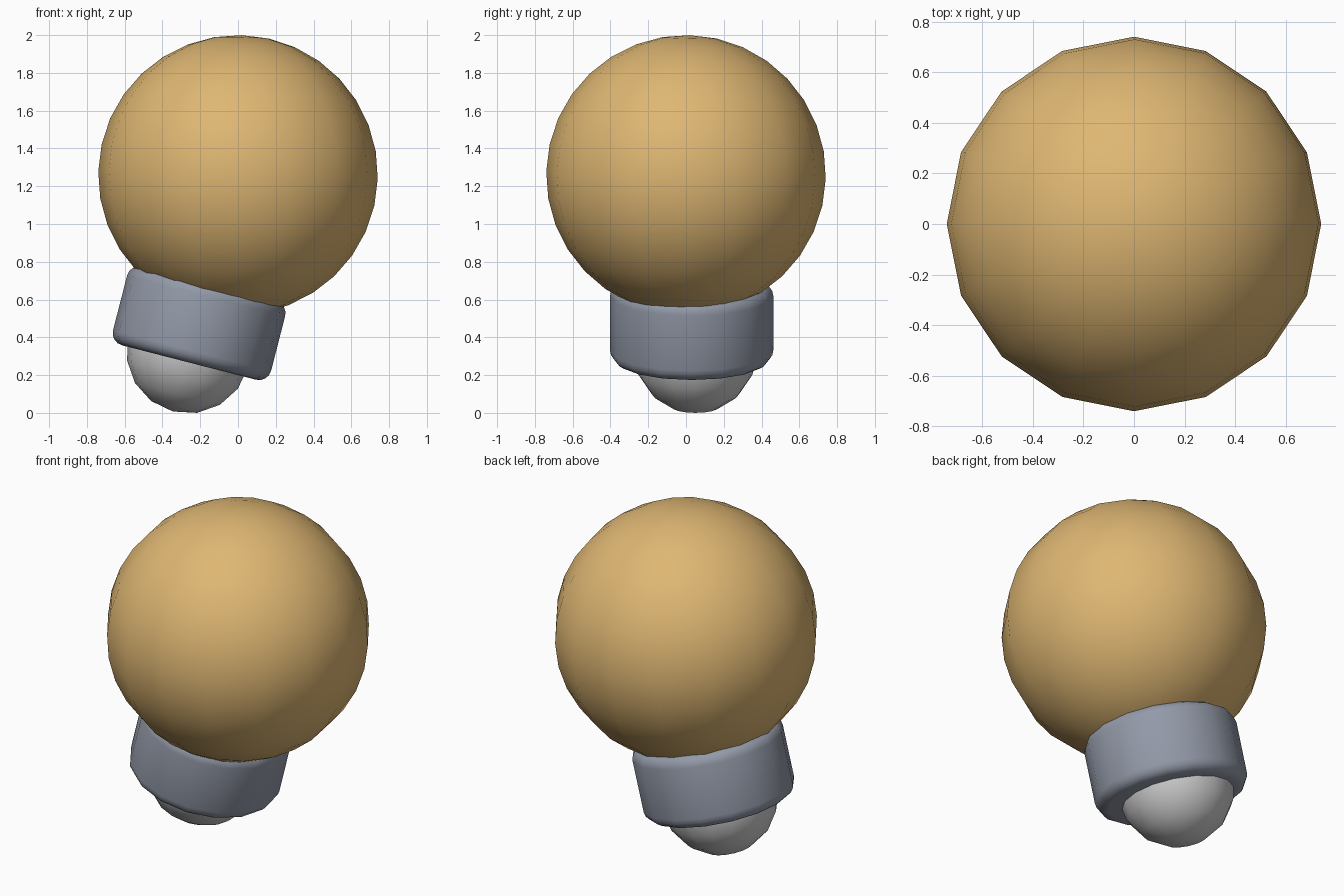
import bpy
from math import radians

cube = bpy.data.objects.get("Cube")
if cube:
    bpy.data.objects.remove(cube, do_unlink=True)


def material(name, rgb):
    mat = bpy.data.materials.new(name)
    mat.use_nodes = True
    mat.diffuse_color = (*rgb, 1)
    mat.node_tree.nodes["Principled BSDF"].inputs["Base Color"].default_value = (*rgb, 1)
    return mat


def finish(name, mat):
    obj = bpy.context.object
    obj.name = name
    obj.data.materials.append(mat)
    return obj


def ball(name, mat, radius, rings, location, rotation):
    bpy.ops.mesh.primitive_uv_sphere_add(
        segments=16, ring_count=rings, radius=radius, location=location, rotation=rotation)
    bpy.ops.object.shade_smooth()
    return finish(name, mat)


amber = material("warm amber", (0.73, 0.47, 0.17))
steel = material("blue grey metal", (0.29, 0.32, 0.39))
silver = material("light grey", (0.6, 0.6, 0.6))
tilt = (0, radians(14.4), 0)

# Large globe, very slightly tipped
ball("globe", amber, 0.74, 16, (0, 0, 1.26), (radians(-1.5), radians(1.5), 0))

# Tilted collar with rounded rims
bpy.ops.mesh.primitive_cylinder_add(
    vertices=16, radius=0.432, depth=0.43, location=(-0.206, 0.03, 0.475), rotation=tilt)
collar = finish("collar", steel)
bevel = collar.modifiers.new("rounded rims", "BEVEL")
bevel.width = 0.065
bevel.segments = 4
bevel.limit_method = "ANGLE"
bevel.angle_limit = radians(40)
bpy.ops.object.modifier_apply(modifier=bevel.name)
bpy.ops.object.shade_smooth_by_angle(angle=radians(40))

# Small contact ball under the collar
ball("contact_ball", silver, 0.328, 8, (-0.263, 0.05, 0.325), tilt)
